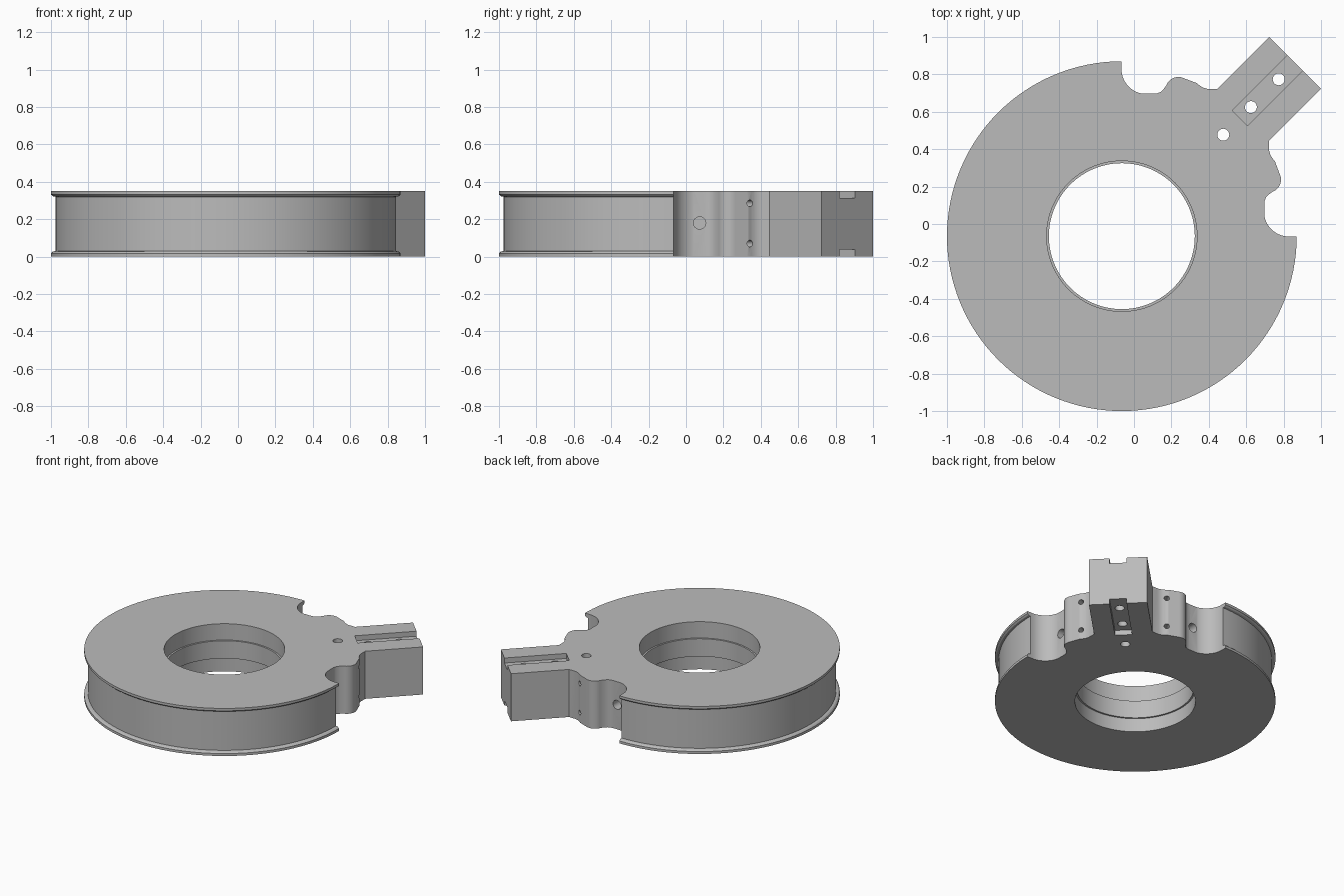
import bpy, bmesh, math
from mathutils import Vector

if "Cube" in bpy.data.objects:
    bpy.data.objects.remove(bpy.data.objects["Cube"], do_unlink=True)

H = 0.35                      # plate thickness
C = Vector((-0.065, -0.065))  # ring centre
DIAG = Vector((1, 1)).normalized()
SIDE = Vector((-1, 1)).normalized()

grey = bpy.data.materials.new("machined_grey")
grey.use_nodes = True
grey.diffuse_color = (0.5, 0.5, 0.5, 1)
grey.node_tree.nodes["Principled BSDF"].inputs["Base Color"].default_value = (0.5, 0.5, 0.5, 1)


def finish(name, bm):
    bmesh.ops.recalc_face_normals(bm, faces=bm.faces)
    mesh = bpy.data.meshes.new(name)
    bm.to_mesh(mesh)
    bm.free()
    mesh.materials.append(grey)
    obj = bpy.data.objects.new(name, mesh)
    bpy.context.collection.objects.link(obj)
    return obj


def prism(name, points, z0, z1):
    bm = bmesh.new()
    face = bm.faces.new([bm.verts.new((p[0], p[1], z0)) for p in points])
    top = bmesh.ops.extrude_face_region(bm, geom=[face])["geom"]
    bmesh.ops.translate(bm, vec=(0, 0, z1 - z0),
                        verts=[v for v in top if isinstance(v, bmesh.types.BMVert)])
    return finish(name, bm)


def lathe(name, profile, steps=128):
    bm = bmesh.new()
    rings = []
    for i in range(steps):
        a = math.tau * i / steps
        rings.append([bm.verts.new((C.x + r * math.cos(a), C.y + r * math.sin(a), z))
                      for r, z in profile])
    n = len(profile)
    for i in range(steps):
        a, b = rings[i], rings[(i + 1) % steps]
        for j in range(n):
            k = (j + 1) % n
            bm.faces.new((a[j], b[j], b[k], a[k]))
    return finish(name, bm)


def drill(name, centre, direction, radius, length):
    bm = bmesh.new()
    bmesh.ops.create_cone(bm, cap_ends=True, segments=24, radius1=radius,
                          radius2=radius, depth=length)
    obj = finish(name, bm)
    obj.rotation_euler = Vector(direction).to_track_quat("Z", "Y").to_euler()
    obj.location = centre
    return obj


def combine(target, tool, operation):
    bpy.context.view_layer.update()
    mod = target.modifiers.new(operation.lower(), "BOOLEAN")
    mod.operation, mod.object, mod.solver = operation, tool, "EXACT"
    bpy.context.view_layer.objects.active = target
    bpy.ops.object.modifier_apply(modifier=mod.name)
    bpy.data.objects.remove(tool, do_unlink=True)


def arc(cx, cy, r, start, end, steps):
    angles = [math.radians(start + (end - start) * i / steps) for i in range(steps + 1)]
    return [(cx + r * math.cos(a), cy + r * math.sin(a)) for a in angles]


def on_arm(along, across):
    return DIAG * along + SIDE * across


def flip(p):
    return (p[1], p[0])


# Ring with flanged rim and a raised band inside the bore
half = [(0.402, 0), (0.935, 0), (0.935, 0.018), (0.925, 0.027), (0.91, 0.03)]
rim = half[1:] + [(r, H - z) for r, z in reversed(half[1:])]
band = [(0.402, H), (0.402, 0.23), (0.39, 0.23), (0.39, 0.1), (0.402, 0.1), (0.402, 0)]
plate = lathe("ring_plate", rim + band)

# Solid stock for the arm corner
combine(plate, prism("arm_stock", [(0, 0.55), (0, 1.1), (1.1, 1.1), (1.1, 0),
                                   (0.55, 0), (0.4, 0.4)], 0, H), "UNION")

# Outline of scoop, bump and arm, mirrored across the diagonal
outline = [(-0.067, 0.95)] + arc(0.067, 0.829, 0.134, 180, 258, 14)
outline += [(0.105, 0.697), (0.125, 0.699), (0.142, 0.706), (0.157, 0.72)]
outline += arc(0.237, 0.718, 0.068, 160, 65, 12)
outline += [(0.334, 0.754), (0.35, 0.741), (0.368, 0.73), (0.39, 0.723), (0.446, 0.722)]
outline.append(tuple(on_arm(1.219, 0.195)))
outline += [flip(p) for p in reversed(outline)]
outline += [(1.4, -0.067), (1.4, 1.4), (-0.067, 1.4)]
combine(plate, prism("outline_cutter", outline, -0.1, H + 0.1), "DIFFERENCE")

# Keyways on the top and bottom of the arm
keyway = [on_arm(0.8, -0.057), on_arm(1.3, -0.057), on_arm(1.3, 0.057), on_arm(0.8, 0.057)]
for z0, z1 in ((-0.1, 0.037), (H - 0.037, H + 0.1)):
    combine(plate, prism("keyway_cutter", keyway, z0, z1), "DIFFERENCE")

# Through holes along the arm
for along in (0.675, 0.884, 1.094):
    p = on_arm(along, 0)
    combine(plate, drill("bolt_drill", (p.x, p.y, H / 2), (0, 0, 1), 0.032, 1), "DIFFERENCE")

# Port in each flat and two screw holes in each bump
for side in (lambda p: p, flip):
    holes = [((0.073, 0.69), (0, 1), 0.18, 0.033, 0.2)]
    holes += [((0.342, 0.748), (0.5, 0.87), z, 0.018, 0.16) for z in (0.07, 0.285)]
    for centre, direction, z, radius, length in holes:
        tool = drill("side_drill", (*side(centre), z), (*side(direction), 0), radius, length)
        combine(plate, tool, "DIFFERENCE")

# Smooth curved walls, keep machined edges crisp
bpy.ops.object.select_all(action="DESELECT")
plate.select_set(True)
bpy.context.view_layer.objects.active = plate
bpy.ops.object.shade_smooth_by_angle(angle=math.radians(25))
